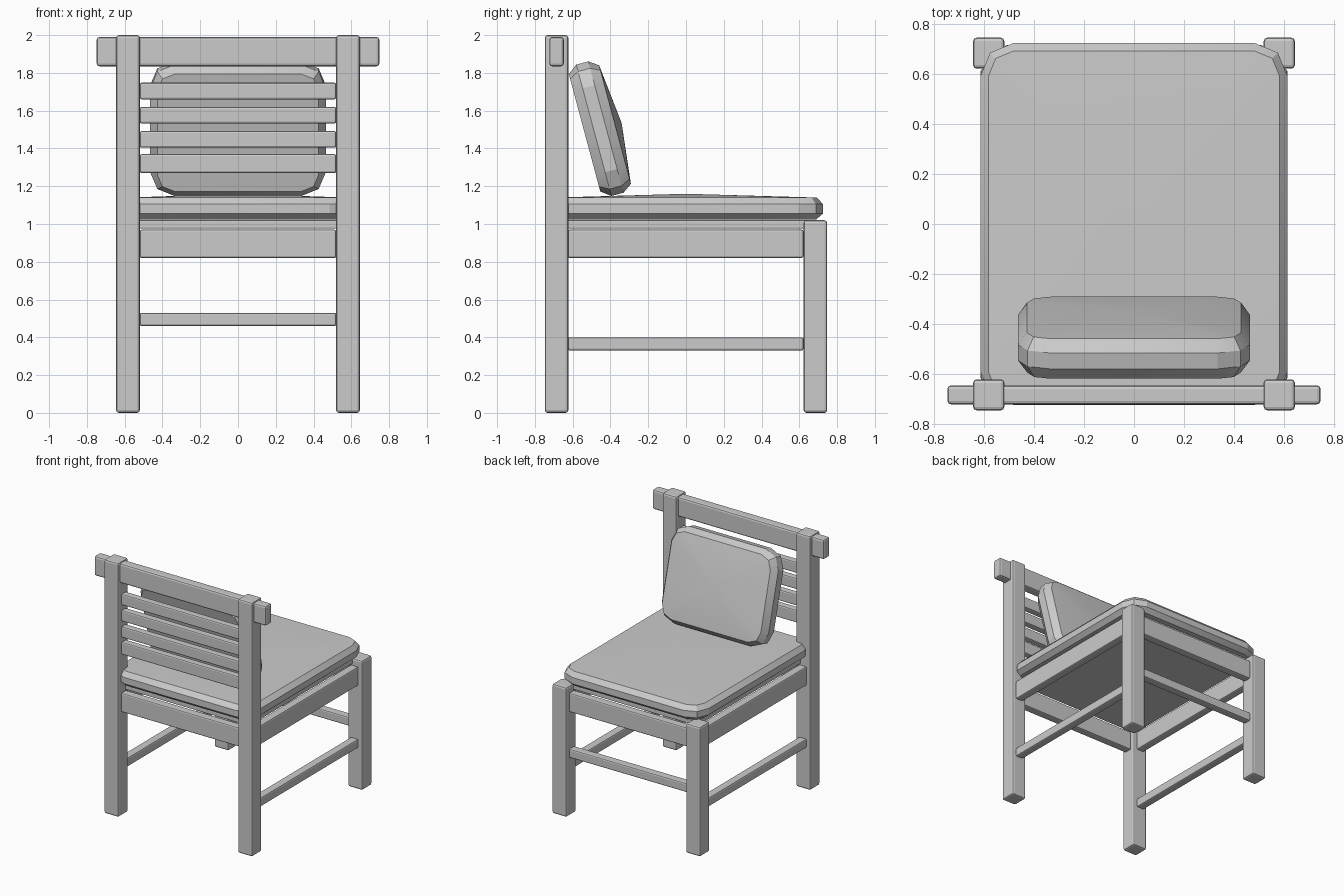
import bpy, bmesh, math
from mathutils import Matrix

if "Cube" in bpy.data.objects:
    bpy.data.objects.remove(bpy.data.objects["Cube"])


def finish(name, bm, matrix=None):
    bmesh.ops.recalc_face_normals(bm, faces=bm.faces)
    if matrix:
        bm.transform(matrix)
    mesh = bpy.data.meshes.new(name)
    bm.to_mesh(mesh)
    bm.free()
    ob = bpy.data.objects.new(name, mesh)
    bpy.context.collection.objects.link(ob)
    return ob


def bar(name, x, y, z, bevel=0.01):
    """Bevelled box from (min, max) ranges."""
    bm = bmesh.new()
    bmesh.ops.create_cube(bm, size=1)
    for v in bm.verts:
        v.co = [(a + b) / 2 + c * (b - a) for (a, b), c in zip((x, y, z), v.co)]
    ob = finish(name, bm)
    mod = ob.modifiers.new("bevel", "BEVEL")
    mod.width = bevel
    mod.segments = 2
    return ob


def cushion(name, hx, hy, radius, rings, crown, matrix):
    """Stack of rounded rectangles (inset, z) with a raised centre on top."""
    bm = bmesh.new()
    loops = []
    for inset, z in rings:
        loop = []
        for k in range(4):
            sx, sy = [(1, 1), (-1, 1), (-1, -1), (1, -1)][k]
            for s in range(3):
                a = math.radians(90 * k + 45 * s)
                r = radius - inset
                loop.append(bm.verts.new((sx * (hx - radius) + r * math.cos(a),
                                          sy * (hy - radius) + r * math.sin(a), z)))
        loops.append(loop)
    n = len(loops[0])
    for lo, hi in zip(loops, loops[1:]):
        for i in range(n):
            j = (i + 1) % n
            bm.faces.new((lo[i], lo[j], hi[j], hi[i]))
    bm.faces.new(loops[0][::-1])
    centre = bm.verts.new((0, 0, crown))
    for i in range(n):
        bm.faces.new((loops[-1][i], loops[-1][(i + 1) % n], centre))
    ob = finish(name, bm, matrix)
    bpy.ops.object.select_all(action="DESELECT")
    ob.select_set(True)
    bpy.context.view_layer.objects.active = ob
    bpy.ops.object.shade_smooth_by_angle(angle=math.radians(20))


# Legs, side aprons and side stretchers, mirrored left and right
for side, s in (("left", -1), ("right", 1)):
    def mx(a, b):
        return tuple(sorted((s * a, s * b)))
    bar(side + "_back_leg", mx(0.52, 0.645), (-0.747, -0.623), (0, 2.0), 0.014)
    bar(side + "_front_leg", mx(0.52, 0.645), (0.623, 0.747), (0, 1.02), 0.014)
    bar(side + "_apron", mx(0.55, 0.615), (-0.626, 0.622), (0.82, 0.97))
    bar(side + "_stretcher", mx(0.55, 0.615), (-0.626, 0.622), (0.33, 0.40))

# Front and back aprons, front stretcher
bar("front_apron", (-0.52, 0.52), (0.652, 0.717), (0.82, 0.97))
bar("back_apron", (-0.52, 0.52), (-0.717, -0.652), (0.82, 0.97))
bar("front_stretcher", (-0.52, 0.52), (0.652, 0.717), (0.46, 0.53))

# Backrest slats and overhanging top rail
for i in range(4):
    z = 1.32 + 0.128 * i
    h = 0.05 if i == 0 else 0.044
    bar(f"back_slat_{i + 1}", (-0.52, 0.52), (-0.712, -0.657), (z - h, z + h))
bar("top_rail", (-0.748, 0.748), (-0.723, -0.647), (1.835, 1.99), 0.014)

# Board under the seat cushion
bar("seat_board", (-0.56, 0.56), (-0.66, 0.66), (0.975, 1.02), 0.006)

# Seat cushion and leaning back cushion
cushion("seat_cushion", 0.615, 0.725, 0.13,
        [(0.035, 1.025), (0, 1.055), (0, 1.105), (0.032, 1.14)], 1.16, None)
lean = Matrix.Translation((0, -0.455, 1.505)) @ Matrix.Rotation(math.radians(-75), 4, "X")
cushion("back_cushion", 0.465, 0.36, 0.13,
        [(0.038, -0.085), (0, -0.034), (0, 0.032), (0.035, 0.082)], 0.118, lean)
